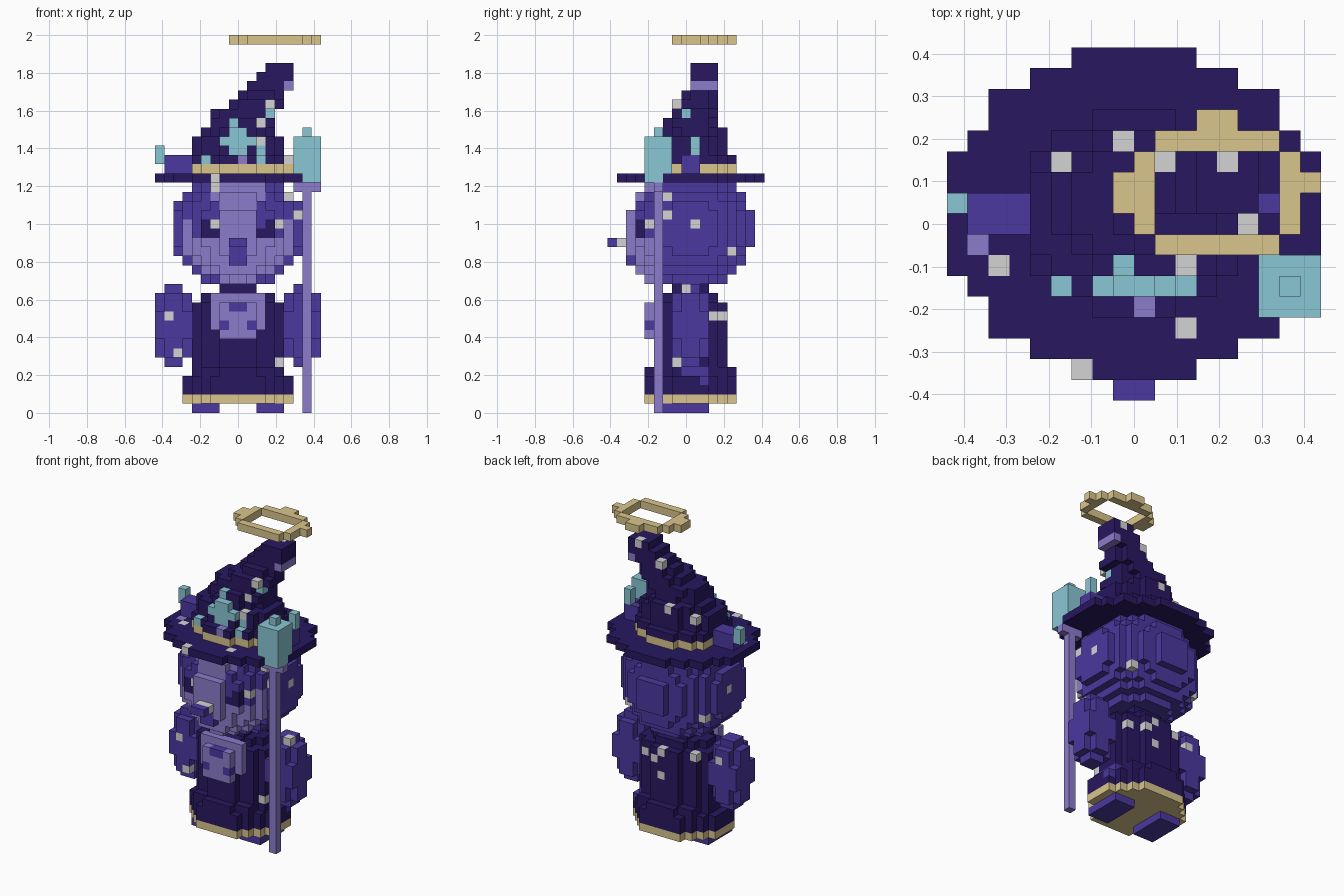
import bpy, bmesh, math

cube = bpy.data.objects.get("Cube")
if cube:
    bpy.data.objects.remove(cube, do_unlink=True)

U = 2 / 41  # size of one block


def linear(c):
    c /= 255
    return c / 12.92 if c <= 0.04045 else ((c + 0.055) / 1.055) ** 2.4


PALETTE = {"dark_purple": (40, 24, 96), "purple": (75, 56, 160), "lavender": (140, 124, 204),
           "gold": (218, 197, 140), "teal": (138, 199, 213), "pale_grey": (211, 211, 211)}
MATS = {}
for mat_name, rgb in PALETTE.items():
    m = bpy.data.materials.new(mat_name)
    m.use_nodes = True
    col = (*[linear(c) for c in rgb], 1)
    m.diffuse_color = col
    m.node_tree.nodes["Principled BSDF"].inputs["Base Color"].default_value = col
    MATS[mat_name] = m
DARK, PURPLE, LAV, GOLD, TEAL, GREY = PALETTE


# Cells are (i, j, k): x spans i..i+1, y spans j-0.5..j+0.5, z spans k..k+1
def block(x0, x1, y0, y1, z0, z1, color):
    return {(i, j, k): color for i in range(x0, x1)
            for j in range(math.ceil(y0), math.floor(y1) + 1) for k in range(z0, z1)}


def disc(x0, x1, y0, y1, z0, z1, color, trim=0):
    cx, cy, rx, ry = (x0 + x1) / 2, (y0 + y1) / 2, (x1 - x0) / 2 - trim, (y1 - y0) / 2
    return {c: m for c, m in block(x0, x1, y0, y1, z0, z1, color).items()
            if ((c[0] + .5 - cx) / rx) ** 2 + ((c[1] - cy) / ry) ** 2 < 1}


def blob(center, radii, color, z0=0, z1=41):
    (cx, cy, cz), (rx, ry, rz) = center, radii
    return {c: m for c, m in block(-12, 12, -10.5, 10.5, z0, z1, color).items()
            if ((c[0] + .5 - cx) / rx) ** 2 + ((c[1] - cy) / ry) ** 2
            + ((c[2] + .5 - cz) / rz) ** 2 < 1}


def spot(cells, axis, sign, a, b, color):
    """Recolour the outermost cell of one column along an axis."""
    others = [n for n in range(3) if n != axis]
    column = [c for c in cells if (c[others[0]], c[others[1]]) == (a, b)]
    if column:
        cells[max(column, key=lambda c: sign * c[axis])] = color


def build(name, cells):
    """Make a mesh of the exposed cell faces."""
    bm = bmesh.new()
    verts, used = {}, []
    for cell, color in cells.items():
        if color not in used:
            used.append(color)
        for axis in range(3):
            for side in (0, 1):
                near = list(cell)
                near[axis] += 2 * side - 1
                if tuple(near) in cells:
                    continue
                quad = []
                for a, b in ((0, 0), (1, 0), (1, 1), (0, 1)):
                    p = list(cell)
                    p[axis] += side
                    p[(axis + 1) % 3] += a
                    p[(axis + 2) % 3] += b
                    p = tuple(p)
                    if p not in verts:
                        verts[p] = bm.verts.new((p[0] * U, (p[1] - .5) * U, p[2] * U))
                    quad.append(verts[p])
                face = bm.faces.new(quad if side else quad[::-1])
                face.material_index = used.index(color)
    mesh = bpy.data.meshes.new(name)
    bm.to_mesh(mesh)
    bm.free()
    for color in used:
        mesh.materials.append(MATS[color])
    bpy.context.collection.objects.link(bpy.data.objects.new(name, mesh))


# Feet, robe and neck
for side, x in (("right", -5), ("left", 2)):
    build(side + "_foot", block(x, x + 3, -2.5, 2.5, 0, 1, PURPLE))
build("robe_trim", disc(-6, 6, -4.5, 5.5, 1, 2, GOLD))
robe = disc(-6, 6, -4.5, 5.5, 2, 4, DARK)
robe.update(disc(-5, 5, -4.5, 5.5, 4, 5, DARK))
robe.update(disc(-5, 5, -3.5, 4.5, 5, 12, DARK))
robe.update(disc(-4, 4, -2.5, 3.5, 12, 13, DARK))
robe.update(block(-2, 2, -1.5, 2.5, 13, 14, DARK))
for i, k in ((0, 11), (0, 8)):
    spot(robe, 1, 1, i, k, GREY)
for j in (3, 4):
    spot(robe, 0, 1, j, 10, GREY)
spot(robe, 0, -1, 3, 11, GREY)
for j, k in ((0, 4), (1, 4), (2, 4), (2, 3)):
    spot(robe, 0, 1, j, k, PURPLE)
spot(robe, 1, -1, 4, 5, GREY)
build("robe", robe)

# Rounded chest ruff
ruff = block(-3, 3, -3.5, -2.5, 9, 13, LAV)
ruff.update(block(-2, 2, -4.5, -3.5, 9, 12, LAV))
ruff.update(block(-2, 2, -4.5, -2.5, 8, 9, LAV))
for i, k in ((-2, 9), (1, 9), (-1, 11), (0, 11)):
    spot(ruff, 1, -1, i, k, PURPLE)
build("chest_ruff", ruff)

# Arms
for side, s in (("right", -1), ("left", 1)):
    arm = blob((7 * s, .5, 9.5), (2.3, 2.25, 4.9), PURPLE)
    if s < 0:
        spot(arm, 1, -1, -8, 10, GREY)
        spot(arm, 1, -1, -7, 6, GREY)
        spot(arm, 1, 1, -7, 11, GREY)
    else:
        spot(arm, 2, 1, 7, 0, GREY)
    build(side + "_arm", arm)

# Head with pale face and muzzle
head = blob((0, .5, 20), (7.3, 6.85, 6.8), PURPLE, 14, 25)
for c in head:
    x, z = abs(c[0] + .5), c[2]
    eye_patch = 2 < x < 5 and 19 <= z <= 22
    if c[1] <= -3 and not eye_patch and (x < 3 or (x / 6) ** 2 + ((z - 18.5) / 5) ** 2 < 1):
        head[c] = LAV
head.update(blob((0, -3, 17.5), (4.2, 3.4, 3.2), LAV))
# eyes, mouth and speckles
for i, k, color in ((-4, 19, DARK), (-3, 19, DARK), (-4, 20, DARK), (-3, 20, GREY),
                    (2, 19, DARK), (3, 19, DARK), (3, 20, DARK), (4, 20, GREY),
                    (-1, 16, PURPLE), (0, 16, PURPLE), (-1, 17, PURPLE), (0, 17, PURPLE),
                    (5, 23, GREY), (6, 21, GREY), (-3, 24, GREY)):
    spot(head, 1, -1, i, k, color)
for j, k in ((1, 20), (5, 17), (-2, 23)):
    spot(head, 0, 1, j, k, GREY)
spot(head, 0, -1, 1, 20, GREY)
spot(head, 0, -1, 4, 17, GREY)
build("head", head)

# Nose with a pale bridge behind the tip
nose = block(-1, 1, -8.5, -5.5, 18, 19, PURPLE)
nose.update(block(-1, 1, -7.5, -6.5, 18, 19, GREY))
build("nose", nose)

# Hat brim
brim = disc(-9, 9, -7.5, 8.5, 25, 26, DARK)
for i, j, color in ((-8, -1, LAV), (-7, -2, GREY), (2, -5, GREY), (-3, -7, GREY)):
    spot(brim, 2, 1, i, j, color)
build("hat_brim", brim)

# Curled horns at the hat sides
right_horn = block(-8, -5, -.5, 1.5, 26, 28, PURPLE)
right_horn.update(block(-9, -8, .5, 1.5, 27, 29, TEAL))
left_horn = block(6, 8, .5, 1.5, 26, 28, PURPLE)
left_horn.update(block(7, 8, -.5, .5, 26, 28, PURPLE))
left_horn.update(block(7, 8, .5, 1.5, 28, 30, TEAL))
build("right_hat_horn", right_horn)
build("left_hat_horn", left_horn)

# Hat band, open where the horn grows out
band = disc(-6, 6, -4.5, 5.5, 26, 27, GOLD, .3)
build("hat_band", {c: m for c, m in band.items() if c not in right_horn})

# Leaning hat cone, one footprint per layer
LAYERS = ((-5, 5, -3.5, 4.5), (-5, 5, -3.5, 4.5), (-4, 4, -2.5, 4.5),
          (-3, 4, -2.5, 3.5), (-3, 4, -1.5, 3.5), (-1, 5, -1.5, 3.5), (0, 5, -.5, 3.5),
          (1, 6, .5, 3.5), (2, 6, .5, 3.5), (3, 6, .5, 3.5))
cone = disc(-6, 6, -4.5, 5.5, 27, 28, DARK, .3)
for n, layer in enumerate(LAYERS):
    cone.update((disc if n < 7 else block)(*layer, 28 + n, 29 + n, DARK))
cone.update(block(5, 6, .5, 3.5, 35, 36, LAV))
# star emblem and speckles
cone.update(block(-2, 2, -3.5, -2.5, 29, 30, TEAL))
cone.update(block(-1, 1, -3.5, -2.5, 28, 31, TEAL))
cone.update(block(-1, 0, -2.5, -1.5, 31, 32, TEAL))
for i, j in ((-4, 3), (-1, 4), (1, 3), (4, 3), (5, 0), (2, -2), (2, -3)):
    spot(cone, 2, 1, i, j, GREY)
for i, k, color in ((-4, 27, TEAL), (0, 27, LAV), (2, 27, TEAL), (2, 28, TEAL),
                    (2, 31, GREY), (3, 33, GREY), (3, 32, TEAL), (5, 27, GREY)):
    spot(cone, 1, -1, i, k, color)
build("hat_cone", {c: m for c, m in cone.items() if c not in right_horn})

# Staff with crystal
staff = block(7, 8, -3.5, -2.5, 0, 24, LAV)
staff.update(block(6, 9, -3.5, -2.5, 24, 25, LAV))
build("staff", staff)
crystal = block(6, 9, -4.5, -1.5, 25, 30, TEAL)
crystal.update(block(7, 8, -3.5, -2.5, 30, 31, TEAL))
build("staff_crystal", crystal)

# Floating halo
halo = {}
for x0, x1, y0, y1 in ((3, 5, 4.5, 5.5), (1, 7, 3.5, 4.5), (0, 1, -.5, 3.5), (-1, 0, .5, 2.5),
                       (7, 8, -.5, 3.5), (8, 9, 1.5, 2.5), (1, 7, -1.5, -.5)):
    halo.update(block(x0, x1, y0, y1, 40, 41, GOLD))
build("halo", halo)
